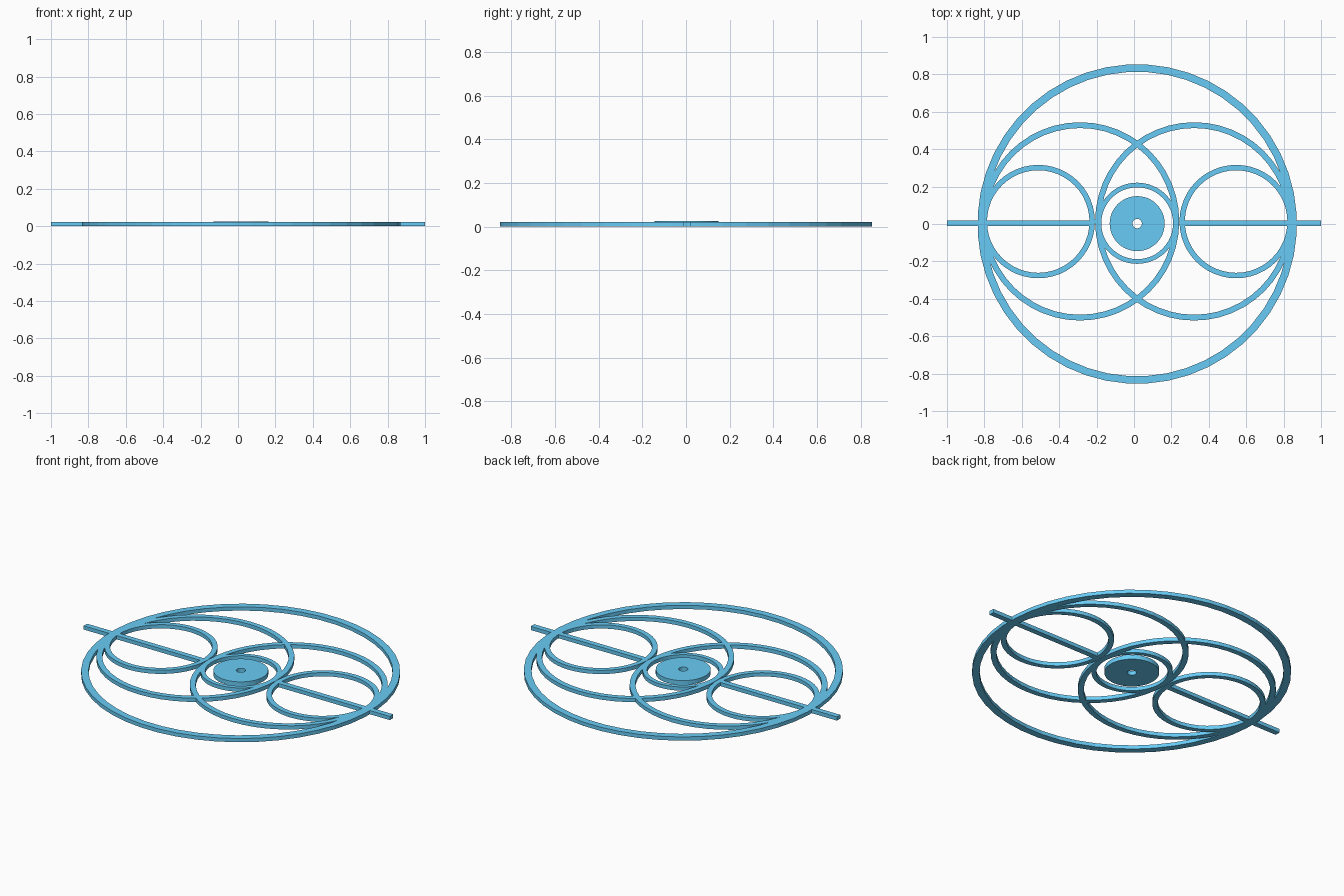
import bpy, bmesh, math

if "Cube" in bpy.data.objects:
    bpy.data.objects.remove(bpy.data.objects["Cube"])

H = 0.022  # common thickness of the flat frame

blue = bpy.data.materials.new("blue_paint")
blue.diffuse_color = (0.14, 0.60, 0.92, 1.0)
blue.use_nodes = True
blue.node_tree.nodes["Principled BSDF"].inputs["Base Color"].default_value = blue.diffuse_color


def make_object(name, bm):
    bmesh.ops.recalc_face_normals(bm, faces=bm.faces)
    mesh = bpy.data.meshes.new(name)
    bm.to_mesh(mesh)
    bm.free()
    mesh.materials.append(blue)
    obj = bpy.data.objects.new(name, mesh)
    bpy.context.collection.objects.link(obj)
    return obj


def ring(name, x, y, outer, inner, z0=0.0, z1=H, sides=48, turn=0.0):
    """Flat faceted ring with a rectangular cross-section."""
    bm = bmesh.new()
    loops = []
    for i in range(sides):
        a = 2 * math.pi * (i + turn) / sides
        c, s = math.cos(a), math.sin(a)
        loops.append([bm.verts.new((x + r * c, y + r * s, z))
                      for r, z in ((outer, z0), (outer, z1), (inner, z1), (inner, z0))])
    for i in range(sides):
        a, b = loops[i], loops[(i + 1) % sides]
        for k in range(4):
            n = (k + 1) % 4
            bm.faces.new((a[k], b[k], b[n], a[n]))
    return make_object(name, bm)


def bar(name, x0, x1, y0, y1):
    bm = bmesh.new()
    bmesh.ops.create_cube(bm, size=1)
    for v in bm.verts:
        v.co = (x0 if v.co.x < 0 else x1,
                y0 if v.co.y < 0 else y1,
                0.0 if v.co.z < 0 else H)
    return make_object(name, bm)


CX = 0.017  # the ring pattern sits slightly right of the bar centre

# Large enclosing ring
ring("outer_ring", CX, 0.0, 0.854, 0.814, sides=48, turn=0.5)

# Mirrored pairs of overlapping and small rings
for side, sx in (("left", -1), ("right", 1)):
    ring(side + "_large_loop", CX + sx * 0.305, 0.014, 0.53, 0.499)
    ring(side + "_small_loop", CX + sx * 0.529, 0.013, 0.303, 0.274)

# Centre ring and pierced disc
ring("centre_ring", CX, 0.004, 0.217, 0.192)
ring("centre_disc", CX, 0.002, 0.147, 0.025, z1=0.026)

# Side bars reaching in to the centre loops
bar("left_bar", -1.0, -0.225, -0.012, 0.02)
bar("right_bar", 0.25, 1.0, -0.012, 0.02)
